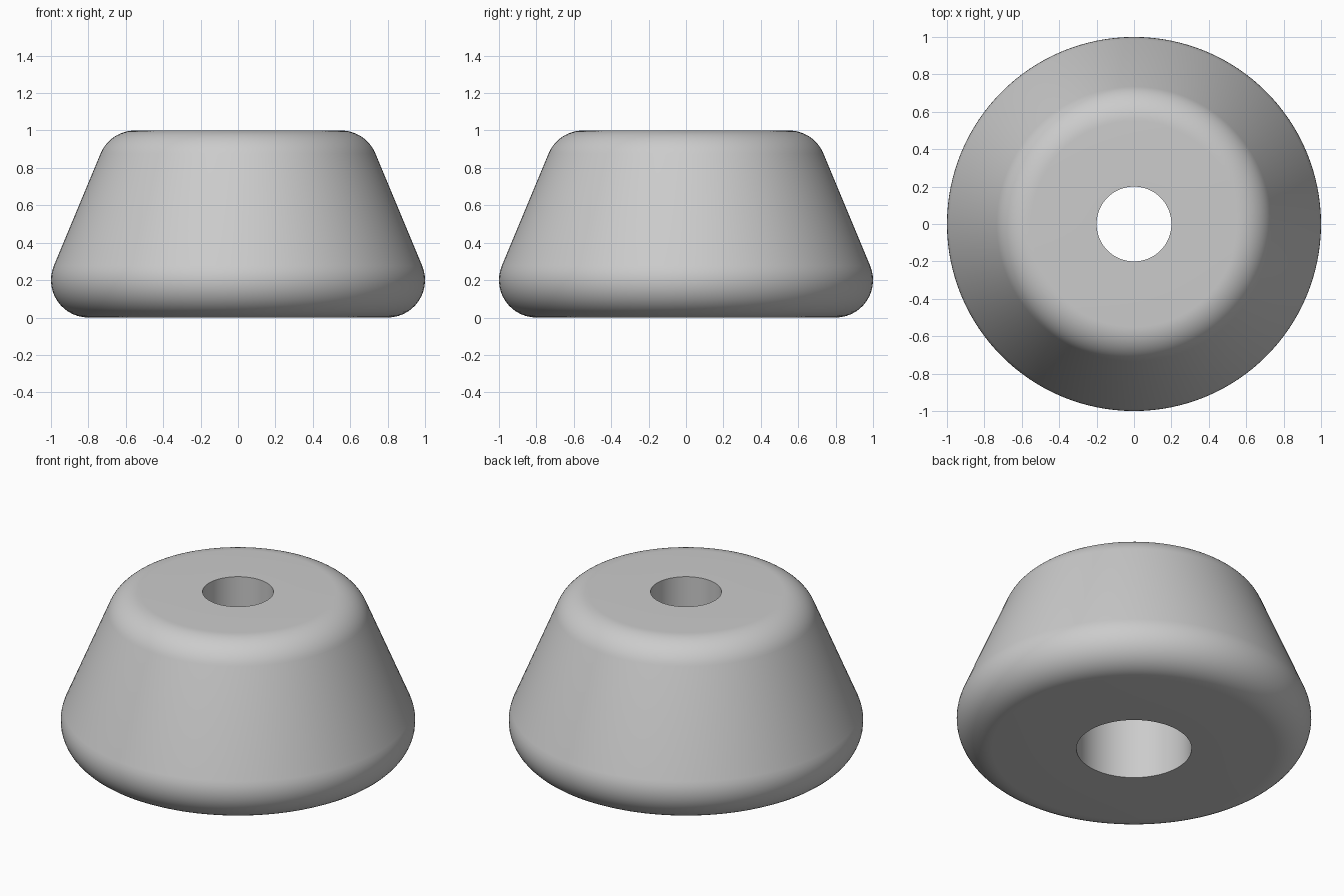
import bpy
import bmesh
from math import cos, sin, pi, atan2, radians

cube = bpy.data.objects.get("Cube")
if cube:
    bpy.data.objects.remove(cube, do_unlink=True)

# Plain grey rubber
grey = bpy.data.materials.new("grey")
grey.use_nodes = True
colour = (0.6, 0.6, 0.6, 1)
grey.diffuse_color = colour
grey.node_tree.nodes["Principled BSDF"].inputs["Base Color"].default_value = colour

SEGMENTS = 128
FILLET = 0.2
LOW, HIGH = (0.8, 0.2), (0.55, 0.8)     # fillet centres
BORE, RECESS, RECESS_DEPTH = 0.2, 0.325, 0.5


def arc(centre, start, end, steps=14):
    """Points of a fillet arc as (radius, height)."""
    angles = [start + (end - start) * i / steps for i in range(steps + 1)]
    return [(centre[0] + FILLET * cos(a), centre[1] + FILLET * sin(a)) for a in angles]


# Closed cross-section: tapered rounded wall, through hole, wider recess below
taper = atan2(LOW[0] - HIGH[0], HIGH[1] - LOW[1])
profile = arc(LOW, -pi / 2, taper) + arc(HIGH, taper, pi / 2)
profile += [(BORE, 1), (BORE, RECESS_DEPTH), (RECESS, RECESS_DEPTH), (RECESS, 0)]

# Turn the section around the z axis
bm = bmesh.new()
rings = []
for s in range(SEGMENTS):
    a = 2 * pi * s / SEGMENTS
    rings.append([bm.verts.new((r * cos(a), r * sin(a), z)) for r, z in profile])
for s, ring in enumerate(rings):
    following = rings[(s + 1) % SEGMENTS]
    for i in range(len(profile)):
        j = (i + 1) % len(profile)
        bm.faces.new((ring[i], following[i], following[j], ring[j]))
bmesh.ops.recalc_face_normals(bm, faces=bm.faces)

mesh = bpy.data.meshes.new("rubber_foot")
bm.to_mesh(mesh)
bm.free()
mesh.materials.append(grey)
foot = bpy.data.objects.new("rubber_foot", mesh)
bpy.context.collection.objects.link(foot)

# Smooth rounded surfaces, crisp hole rims
bpy.context.view_layer.objects.active = foot
foot.select_set(True)
bpy.ops.object.shade_smooth_by_angle(angle=radians(30))
